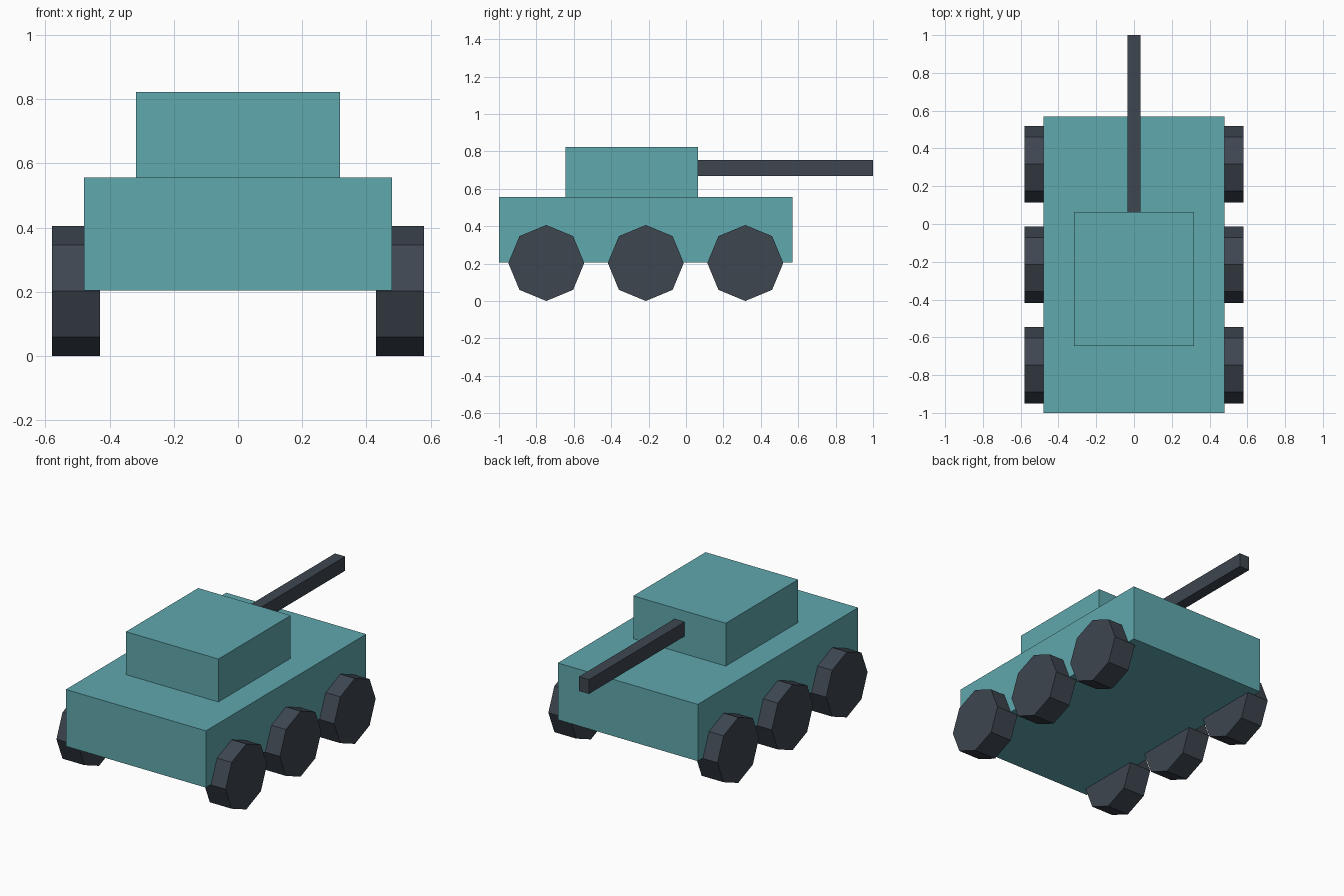
import bpy
import math

default = bpy.data.objects.get("Cube")
if default:
    bpy.data.objects.remove(default, do_unlink=True)


def make_material(name, rgb):
    mat = bpy.data.materials.new(name)
    mat.use_nodes = True
    color = (*rgb, 1.0)
    mat.diffuse_color = color
    mat.node_tree.nodes["Principled BSDF"].inputs["Base Color"].default_value = color
    return mat


teal = make_material("teal_paint", (0.115, 0.392, 0.423))
dark = make_material("dark_grey", (0.047, 0.061, 0.080))


def finish(name, mat):
    obj = bpy.context.object
    obj.name = obj.data.name = name
    obj.data.materials.append(mat)
    return obj


def box(name, low, high, mat):
    """Axis-aligned box between two corners."""
    center = [(a + b) / 2 for a, b in zip(low, high)]
    bpy.ops.mesh.primitive_cube_add(size=1, location=center)
    obj = finish(name, mat)
    obj.scale = [b - a for a, b in zip(low, high)]
    bpy.ops.object.transform_apply(location=False, rotation=False, scale=True)
    return obj


# Body, turret and gun
box("hull", (-0.48, -1.0, 0.205), (0.48, 0.57, 0.557), teal)
box("turret", (-0.317, -0.645, 0.557), (0.317, 0.063, 0.823), teal)
box("gun_barrel", (-0.035, 0.06, 0.667), (0.035, 1.0, 0.755), dark)

# Three eight-sided wheels on each side
for side, x in (("left", 0.505), ("right", -0.505)):
    for place, y in (("front", -0.747), ("middle", -0.215), ("rear", 0.317)):
        bpy.ops.mesh.primitive_cylinder_add(
            vertices=8, radius=0.203, depth=0.15,
            location=(x, y, 0.203), rotation=(0, math.pi / 2, 0))
        finish(f"{place}_{side}_wheel", dark)
